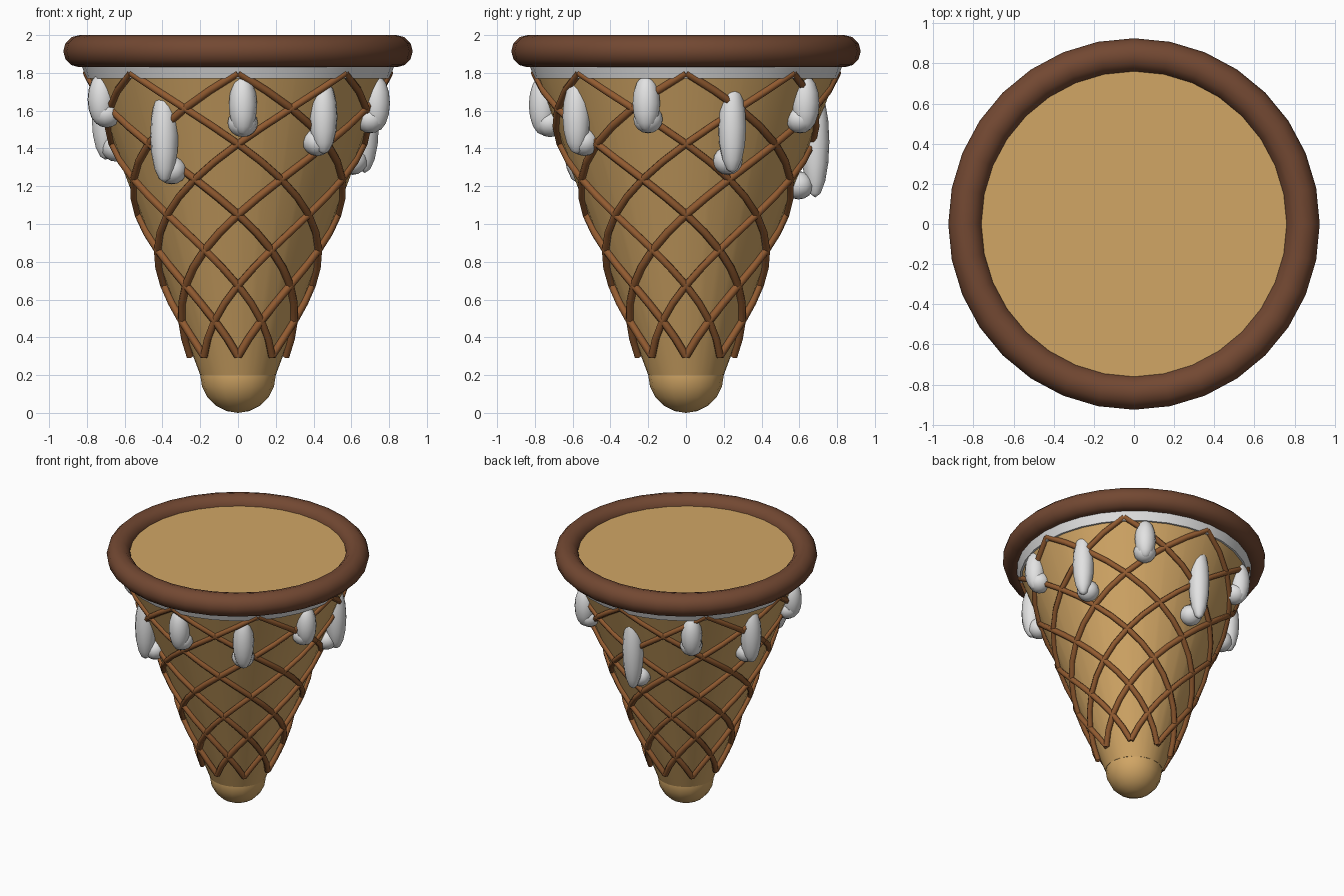
import bpy
from math import sin, cos, pi, radians

cube = bpy.data.objects.get("Cube")
if cube:
    bpy.data.objects.remove(cube, do_unlink=True)


def material(name, r, g, b):
    m = bpy.data.materials.new(name)
    m.use_nodes = True
    m.diffuse_color = (r, g, b, 1)
    bsdf = next(n for n in m.node_tree.nodes if n.type == 'BSDF_PRINCIPLED')
    bsdf.inputs["Base Color"].default_value = (r, g, b, 1)
    bsdf.inputs["Roughness"].default_value = 0.7
    return m


tan = material("wafer tan", 0.64, 0.38, 0.13)
brown = material("waffle line brown", 0.29, 0.105, 0.03)
chocolate = material("rim chocolate", 0.17, 0.065, 0.032)
cream = material("icing white", 0.76, 0.76, 0.76)


def finish(name, mat, smooth=True):
    ob = bpy.context.object
    ob.name = name
    ob.data.materials.append(mat)
    if smooth:
        bpy.ops.object.shade_smooth_by_angle(angle=radians(50))
    return ob


def cone_radius(z):
    return 0.2 + 0.375 * (z - 0.2)


def frustum(name, mat, z0, z1, r0, r1):
    bpy.ops.mesh.primitive_cone_add(vertices=32, radius1=r0, radius2=r1,
                                    depth=z1 - z0, location=(0, 0, (z0 + z1) / 2))
    return finish(name, mat)


def ball(name, mat, angle, radius, z, size, height, segments=12, rings=8):
    bpy.ops.mesh.primitive_uv_sphere_add(
        segments=segments, ring_count=rings, radius=1,
        location=(radius * cos(angle), radius * sin(angle), z))
    ob = bpy.context.object
    ob.scale = (size, size, height)
    ob.rotation_euler.z = angle
    return finish(name, mat)


# Wafer cone with a rounded tip
frustum("cone_body", tan, 0.2, 1.935, 0.2, cone_radius(1.935))
ball("cone_tip", tan, 0, 0, 0.2, 0.2, 0.2, 16, 10)

# Rolled rim and the icing band under it
bpy.ops.mesh.primitive_torus_add(major_segments=32, minor_segments=12,
                                 major_radius=0.84, minor_radius=0.085,
                                 location=(0, 0, 1.915))
finish("rim", chocolate)
frustum("icing_band", cream, 1.77, 1.9, 0.803, 0.85)


# Waffle lattice: half-turn spirals running both ways round the cone
def spiral(name, start, turn, steps=16):
    curve = bpy.data.curves.new(name, 'CURVE')
    curve.dimensions = '3D'
    curve.bevel_depth = 0.021
    curve.bevel_resolution = 1
    curve.use_fill_caps = True
    line = curve.splines.new('POLY')
    line.points.add(steps)
    for i, p in enumerate(line.points):
        t = i / steps
        a = start + turn * t * pi
        r = 0.254 + 0.548 * t
        p.co = (r * cos(a), r * sin(a), 0.3 + 1.5 * t, 1)
    ob = bpy.data.objects.new(name, curve)
    bpy.context.collection.objects.link(ob)
    curve.materials.append(brown)


for k in range(8):
    for turn, side in ((1, "left"), (-1, "right")):
        spiral(f"waffle_line_{side}_{k + 1}", k * pi / 4, turn)

# Icing drips: a long drop ending in a round bead, (bottom, top) of each
drips = [(1.46, 1.78), (1.36, 1.76), (1.48, 1.78), (1.26, 1.75), (1.48, 1.78),
         (1.13, 1.72), (1.47, 1.78), (1.33, 1.76), (1.51, 1.79), (1.21, 1.71)]
for k, (low, high) in enumerate(drips):
    angle = radians(-88 + 36 * k)
    mid = (low + high) / 2
    ball(f"drip_{k + 1}", cream, angle, cone_radius(mid) + 0.025, mid + 0.01,
         0.075, (high - low) / 2)
    bead = low + 0.075
    ball(f"drip_bead_{k + 1}", cream, angle, cone_radius(bead) + 0.02, bead,
         0.08, 0.075)
